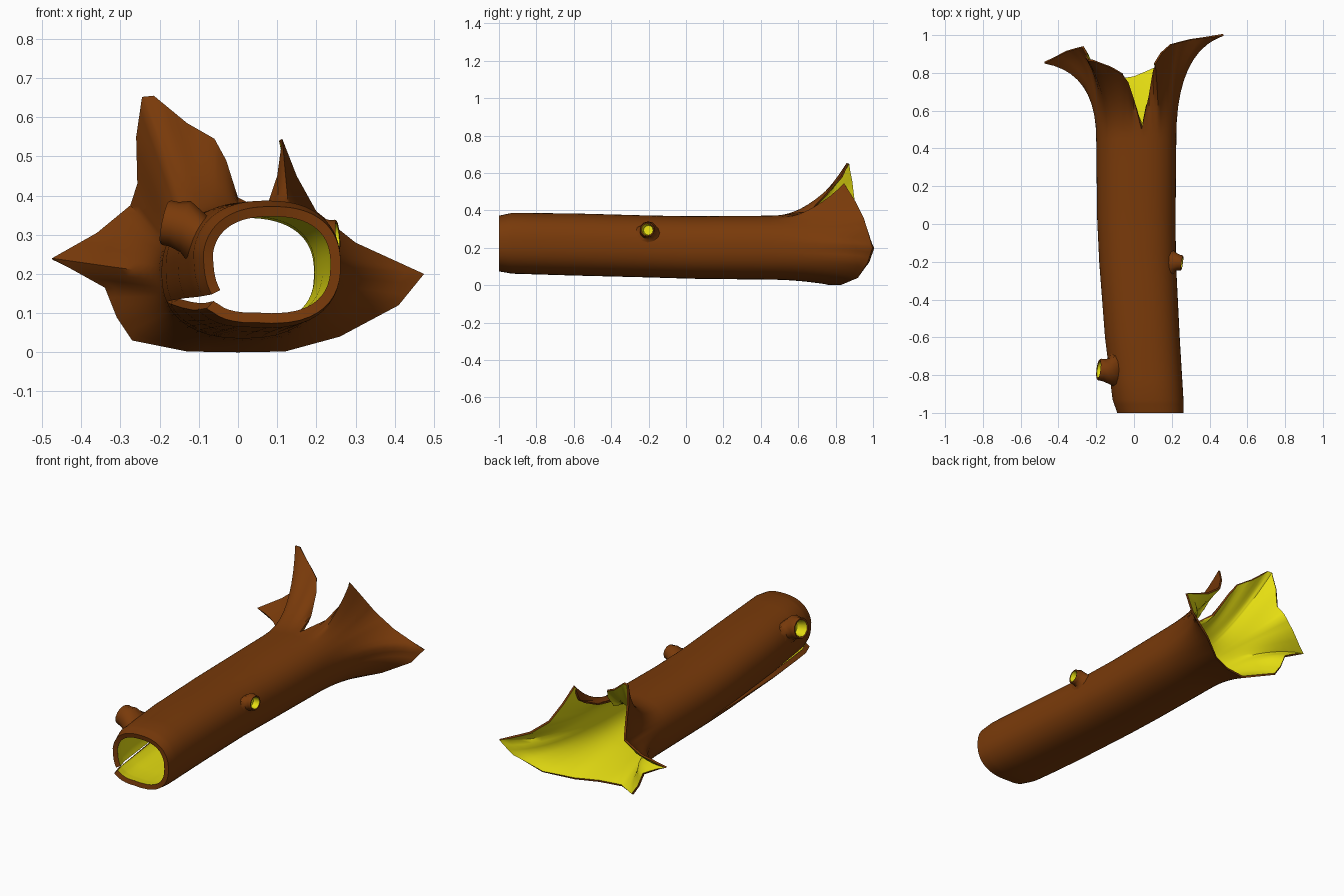
import bpy, bmesh
from math import sin, cos, radians, copysign, pi
from mathutils import Vector

if "Cube" in bpy.data.objects:
    bpy.data.objects.remove(bpy.data.objects["Cube"], do_unlink=True)


def material(name, color):
    mat = bpy.data.materials.new(name)
    mat.use_nodes = True
    mat.diffuse_color = color
    mat.node_tree.nodes["Principled BSDF"].inputs["Base Color"].default_value = color
    return mat


bark = material("brown bark", (0.19, 0.042, 0.003, 1))
wood = material("yellow inner wood", (0.8, 0.74, 0.006, 1))


def finish(bm, name):
    mesh = bpy.data.meshes.new(name)
    bm.to_mesh(mesh)
    bm.free()
    mesh.materials.append(bark)
    mesh.materials.append(wood)
    obj = bpy.data.objects.new(name, mesh)
    bpy.context.collection.objects.link(obj)
    bpy.ops.object.select_all(action='DESELECT')
    obj.select_set(True)
    bpy.context.view_layer.objects.active = obj
    return obj


def lerp(a, b, t):
    return tuple(p + (q - p) * t for p, q in zip(a, b))


# Trunk stations: y, lowest x, highest x, lowest z, highest z
STATIONS = [
    (-1, -.09, .262, .074, .372), (-.93, -.115, .262, .062, .387),
    (-.6, -.155, .242, .052, .384), (-.2, -.185, .222, .042, .373),
    (.03, -.195, .22, .035, .369), (.45, -.2, .224, .03, .372),
]
# Torn rear rim: angle round the trunk, then x, y, z; starts at the side slit
RIM = [
    (-158, -.31, .86, .09), (-145, -.27, .86, .03), (-120, -.13, .76, .002),
    (-90, 0, .78, 0), (-60, .12, .83, .002), (-35, .26, .92, .04),
    (-12, .41, .97, .12), (5, .475, .997, .2), (22, .3, .975, .28),
    (38, .2, .95, .36), (50, .15, .905, .45), (60, .113, .845, .545),
    (68, .1, .81, .45), (75, .078, .68, .385), (82, .04, .5, .375),
    (92, 0, .66, .395), (100, -.03, .75, .49), (106, -.06, .79, .545),
    (113, -.13, .83, .585), (124, -.215, .86, .655), (132, -.245, .865, .652),
    (140, -.26, .885, .55), (150, -.257, .9, .43), (158, -.275, .935, .375),
    (168, -.36, .91, .305), (180, -.475, .85, .24), (193, -.34, .86, .165),
    (202, -.31, .86, .09),
]
STEPS = 3
columns = [lerp(a, b, i / STEPS) for a, b in zip(RIM, RIM[1:]) for i in range(STEPS)]
columns.append(RIM[-1])
last = len(columns) - 1


def section(station, angle):
    # Slightly squared oval
    y, x0, x1, z0, z1 = station
    c, s = (copysign(abs(f(radians(angle))) ** .84, f(radians(angle))) for f in (cos, sin))
    return Vector(((x0 + x1) / 2 + c * (x1 - x0) / 2, y, (z0 + z1) / 2 + s * (z1 - z0) / 2))


bm = bmesh.new()
weights = bm.verts.layers.deform.verify()
rings = []


def add_vert(co, thickness):
    v = bm.verts.new(co)
    v[weights][0] = thickness
    return v


# Straight trunk, with a slit that opens towards the front
stations = [lerp(a, b, i / 3) for a, b in zip(STATIONS, STATIONS[1:]) for i in range(3)]
stations.append(STATIONS[-1])
for st in stations:
    gap = min(1, max(0, (.03 - st[0]) / .9))
    ring = []
    for i, col in enumerate(columns):
        low = max(0, 1 - i / 8) * gap
        high = max(0, 1 - (last - i) / 8) * gap
        p = section(st, col[0])
        ring.append(add_vert(p + Vector((.012 * high, 0, -.045 * low - .01 * high)), 1))
    rings.append(ring)

# Flared rear, each strip bending out to the torn rim and thinning
FLARE = 10
for k in range(1, FLARE + 1):
    t = k / FLARE
    ring = []
    for angle, x, y, z in columns:
        a, c = section(STATIONS[-1], angle), Vector((x, y, z))
        b = a.copy()
        b.y += (y - a.y) * (.88 - .42 * abs(sin(radians(angle))))
        ring.append(add_vert(a * (1 - t) ** 2 + b * 2 * t * (1 - t) + c * t * t, 1 - .6 * t))
    rings.append(ring)
for r, s in zip(rings, rings[1:]):
    for i in range(last):
        bm.faces.new((r[i], s[i], s[i + 1], r[i + 1]))
bmesh.ops.remove_doubles(bm, verts=bm.verts, dist=.0001)
log = finish(bm, "hollow_log")
log.vertex_groups.new(name="wall thickness")
shell = log.modifiers.new("wall", 'SOLIDIFY')
shell.thickness = .026
shell.offset = -1
shell.vertex_group = "wall thickness"
shell.material_offset = 1
shell.material_offset_rim = 0
bpy.ops.object.modifier_apply(modifier=shell.name)
bpy.ops.object.shade_smooth_by_angle(angle=radians(50))


# Hollow branch stubs: collar laid on the bark, rim and yellow bore
def stub(name, base, tip, radius, flare, sides=12):
    base, tip = Vector(base), Vector(tip)
    axis = tip - base
    turn = axis.to_track_quat('Z', 'Y')
    profile = [(flare, .5), (radius * 1.15, .35), (radius, .7), (radius, .93),
               (radius * .93, 1), (radius * .78, .97), (radius * .62, .25)]
    bm = bmesh.new()
    loops = []
    for rad, h in profile:
        loop = [base + axis * h + turn @ Vector(
            (rad * cos(2 * pi * i / sides), rad * sin(2 * pi * i / sides), 0))
            for i in range(sides)]
        if not loops:
            loop = [log.closest_point_on_mesh(p)[1] for p in loop]
        loops.append([bm.verts.new(p) for p in loop])
    for k, (lo, hi) in enumerate(zip(loops, loops[1:])):
        for i in range(sides):
            j = (i + 1) % sides
            bm.faces.new((lo[i], lo[j], hi[j], hi[i])).material_index = int(k > 4)
    bm.faces.new(loops[-1]).material_index = 1
    finish(bm, name)
    bpy.ops.object.shade_smooth_by_angle(angle=radians(50))


stub("left_branch_stub", (.205, -.2, .293), (.255, -.207, .298), .041, .065)
stub("right_branch_stub", (-.105, -.78, .315), (-.188, -.77, .332), .058, .09)
